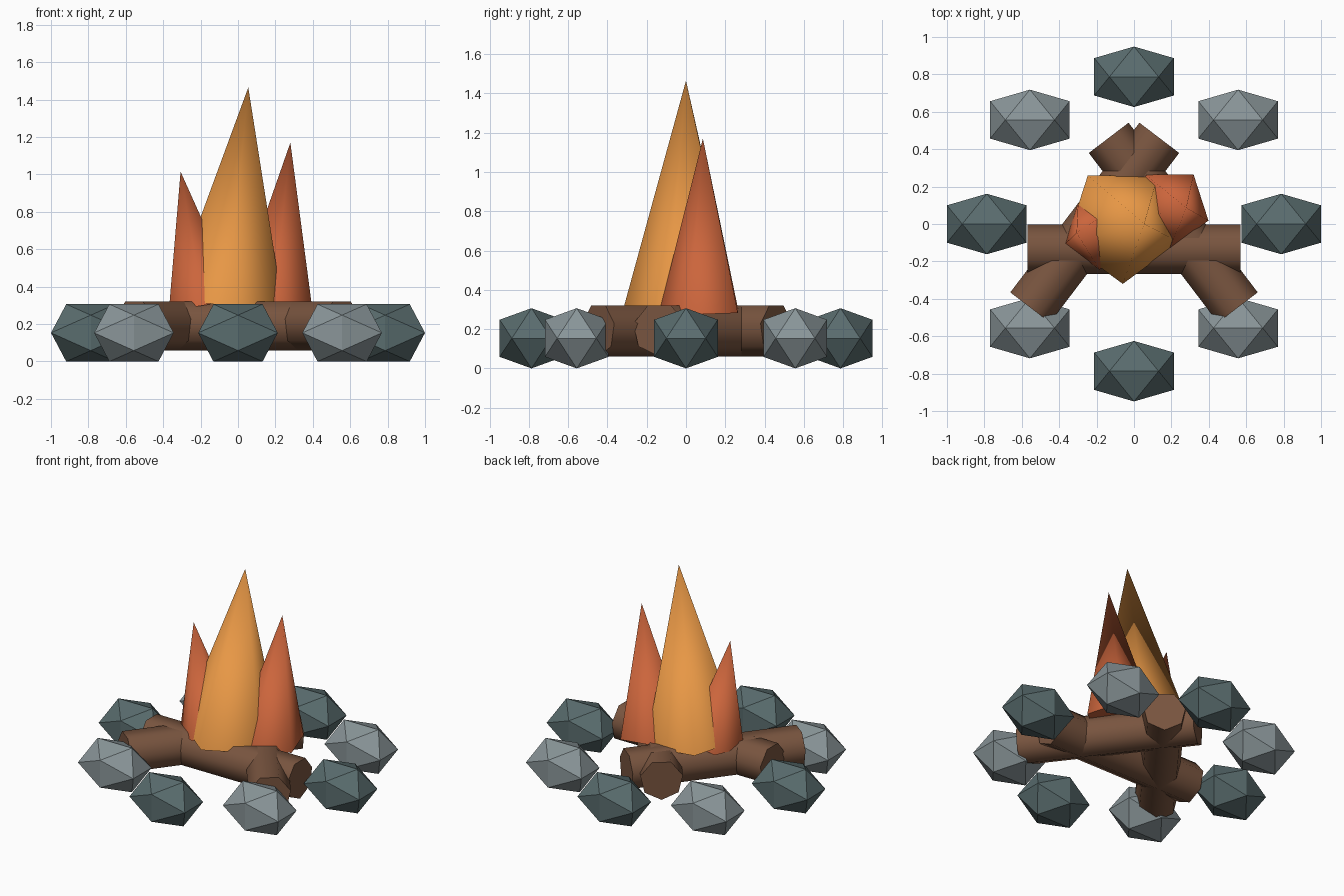
import bpy, bmesh
from math import sin, cos, pi, radians, atan2
from mathutils import Matrix, Vector

if "Cube" in bpy.data.objects:
    bpy.data.objects.remove(bpy.data.objects["Cube"])


def material(name, rgb):
    m = bpy.data.materials.new(name)
    m.diffuse_color = (*rgb, 1)
    m.use_nodes = True
    m.node_tree.nodes["Principled BSDF"].inputs["Base Color"].default_value = m.diffuse_color
    return m


dark_stone = material("dark_stone", (0.10, 0.15, 0.155))
light_stone = material("light_stone", (0.25, 0.30, 0.315))
bark = material("bark", (0.19, 0.09, 0.05))
orange = material("orange_flame", (0.80, 0.31, 0.06))
red = material("red_flame", (0.60, 0.13, 0.045))


def make(name, verts, faces, mat, matrix, smooth=False):
    """Mesh from points; with no faces given, their convex hull is used."""
    bm = bmesh.new()
    vs = [bm.verts.new(v) for v in verts]
    if faces:
        for f in faces:
            bm.faces.new([vs[i] for i in f])
    else:
        bmesh.ops.convex_hull(bm, input=vs)
    bmesh.ops.recalc_face_normals(bm, faces=bm.faces[:])
    mesh = bpy.data.meshes.new(name)
    bm.to_mesh(mesh)
    bm.free()
    ob = bpy.data.objects.new(name, mesh)
    bpy.context.collection.objects.link(ob)
    mesh.materials.append(mat)
    ob.matrix_world = matrix
    if smooth:
        bpy.ops.object.select_all(action='DESELECT')
        ob.select_set(True)
        bpy.context.view_layer.objects.active = ob
        bpy.ops.object.shade_smooth_by_angle(angle=radians(80))
    return ob


# Ring of stones: squashed icosahedra, alternating greys
a, b = 0.526, 0.851
ico = []
for s in (-1, 1):
    for t in (-1, 1):
        ico += [(s * b, t * a, 0), (0, s * b, t * a), (s * a, 0, t * b)]
stone = [(0.25 * x, 0.19 * y, 0.18 * z) for x, y, z in ico]
for i in range(8):
    ang = i * pi / 4
    make(f"stone_{i + 1}", stone, None, light_stone if i % 2 else dark_stone,
         Matrix.Translation((0.787 * cos(ang), 0.787 * sin(ang), 0.153)))

# Three seven-sided logs laid in a triangle
N, R, HALF = 7, 0.137, 0.57
log_verts = [(x, R * sin(2 * pi * i / N), -R * cos(2 * pi * i / N))
             for x in (-HALF, HALF) for i in range(N)]
log_faces = [(i, (i + 1) % N, N + (i + 1) % N, N + i) for i in range(N)]
log_faces += [tuple(range(N)), tuple(range(N, 2 * N))]
for i, (x, y, ang) in enumerate([(0, -0.135, 0), (-0.21, 0.007, 0.92), (0.21, 0.007, -0.92)]):
    make(f"log_{i + 1}", log_verts, log_faces, bark,
         Matrix.Translation((x, y, 0.197)) @ Matrix.Rotation(ang, 4, 'Z'), True)


# Leaning five-sided flames
def flame(name, base, apex, r, mat):
    axis = Vector(apex) - Vector(base)
    verts = [(r * sin(2 * pi * i / 5), -r * cos(2 * pi * i / 5), 0) for i in range(5)]
    verts.append((0, 0, axis.length))
    faces = [(i, (i + 1) % 5, 5) for i in range(5)] + [tuple(range(5))]
    lean = Matrix.Rotation(atan2(axis.x, axis.z), 4, 'Y')
    make(name, verts, faces, mat, Matrix.Translation(base) @ lean, True)


flame("main_flame", (-0.06, 0, 0.30), (0.055, 0, 1.465), 0.32, orange)
flame("right_flame", (0.19, 0.086, 0.295), (0.28, 0.086, 1.17), 0.22, red)
flame("left_flame", (-0.185, -0.047, 0.30), (-0.307, -0.047, 1.015), 0.197, red)
